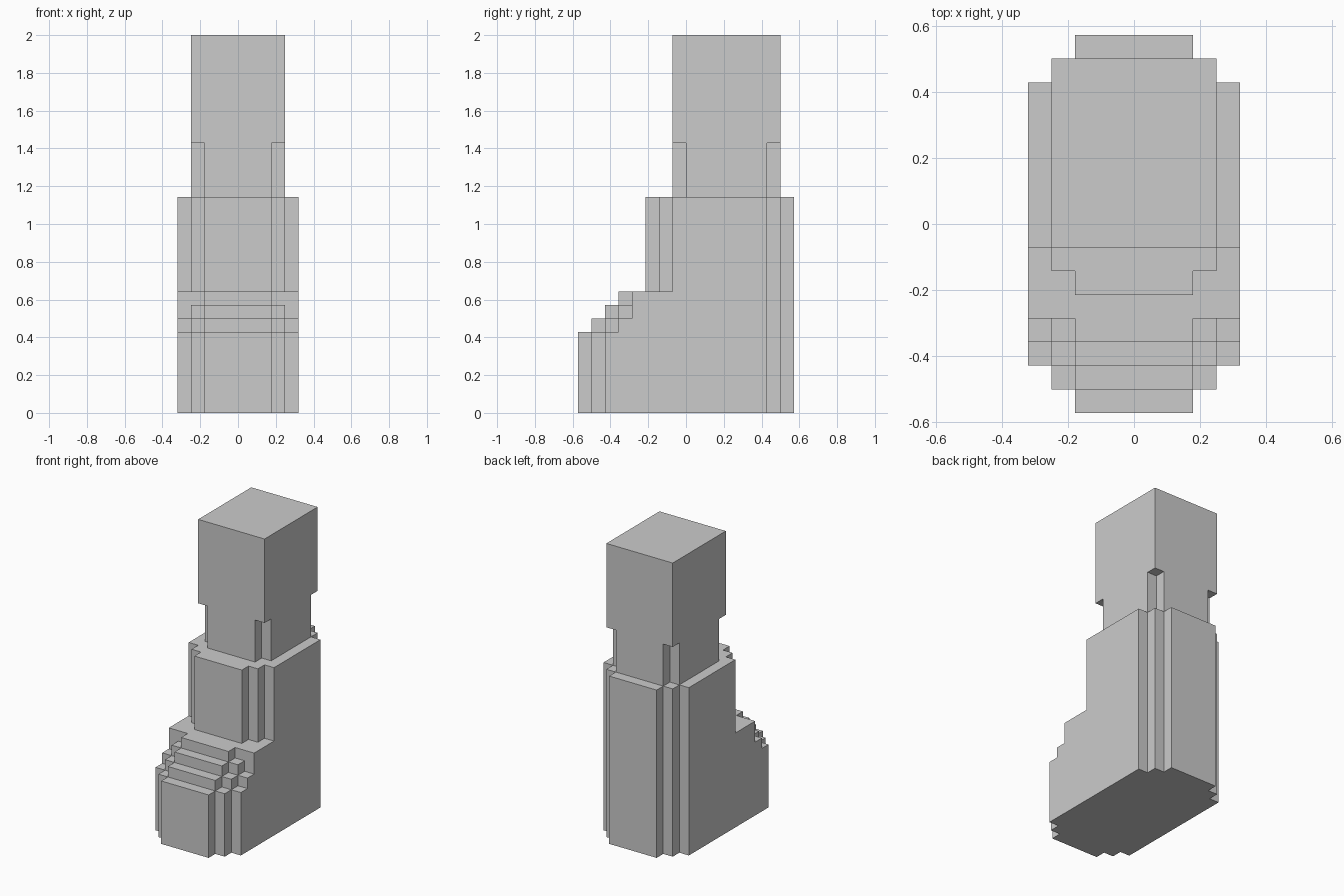
import bpy, bmesh

if "Cube" in bpy.data.objects:
    bpy.data.objects.remove(bpy.data.objects["Cube"])

U = 2 / 28  # size of one block step


def slab(name, half_width, profile):
    """Extrude a side profile (y, z in steps) symmetrically across x."""
    bm = bmesh.new()
    face = bm.faces.new([bm.verts.new((-half_width * U, y * U, z * U)) for y, z in profile])
    ext = bmesh.ops.extrude_face_region(bm, geom=[face])
    verts = [g for g in ext["geom"] if isinstance(g, bmesh.types.BMVert)]
    bmesh.ops.translate(bm, verts=verts, vec=(2 * half_width * U, 0, 0))
    bmesh.ops.recalc_face_normals(bm, faces=bm.faces)
    mesh = bpy.data.meshes.new(name)
    bm.to_mesh(mesh)
    bm.free()
    ob = bpy.data.objects.new(name, mesh)
    bpy.context.collection.objects.link(ob)
    return ob


def part(name, slabs):
    """Merge nested slabs of different widths into one stepped solid."""
    base = slab(name, *slabs[0])
    for width, profile in slabs[1:]:
        other = slab(name + "_slab", width, profile)
        mod = base.modifiers.new("join", "BOOLEAN")
        mod.operation, mod.solver, mod.object = "UNION", "EXACT", other
        bpy.context.view_layer.objects.active = base
        bpy.ops.object.modifier_apply(modifier=mod.name)
        bpy.data.objects.remove(other)
    return base


# Boot: stepped toe, tall shaft, corners stepped in towards front and back
part("boot", [
    (4.5, [(-6, 0), (6, 0), (6, 16), (-1, 16), (-1, 9), (-4, 9),
           (-4, 7), (-5, 7), (-5, 6), (-6, 6)]),
    (3.5, [(-7, 0), (7, 0), (7, 16), (-2, 16), (-2, 9), (-4, 9),
           (-4, 8), (-5, 8), (-5, 7), (-6, 7), (-6, 6), (-7, 6)]),
    (2.5, [(-8, 0), (8, 0), (8, 16), (-3, 16), (-3, 9), (-5, 9),
           (-5, 8), (-6, 8), (-6, 7), (-7, 7), (-7, 6), (-8, 6)]),
])

# Leg: square block whose four corners are notched above the boot
part("leg", [
    (3.5, [(0, 16), (6, 16), (6, 20), (7, 20), (7, 28), (-1, 28), (-1, 20), (0, 20)]),
    (2.5, [(-1, 16), (7, 16), (7, 28), (-1, 28)]),
])
